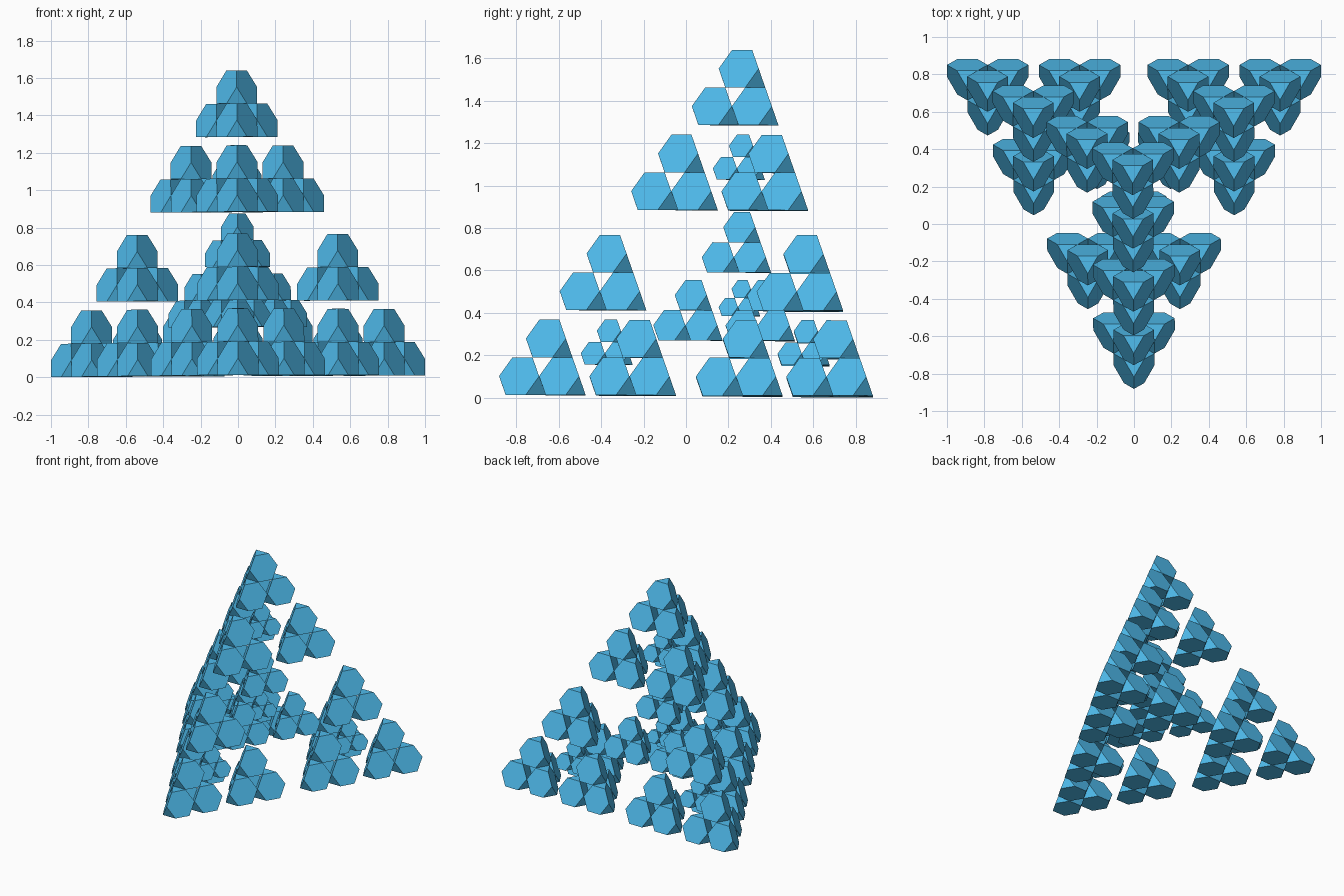
import bpy, bmesh, math
from mathutils import Vector, Matrix

if "Cube" in bpy.data.objects:
    bpy.data.objects.remove(bpy.data.objects["Cube"])

# Unit-edge regular tetrahedron corners about the centroid: apex, back left, back right, front
R = 1 / math.sqrt(3)
H = math.sqrt(2 / 3)
CORNERS = {"top": Vector((0, 0, 0.75 * H))}
for label, deg in (("back_left", 150), ("back_right", 30), ("front", 270)):
    t = math.radians(deg)
    CORNERS[label] = Vector((R * math.cos(t), R * math.sin(t), -0.25 * H))
PTS = list(CORNERS.values())

EDGE = 0.109                                 # edge of one truncated tetrahedron
SPACING = {1: 2 * EDGE, 2: 0.492, 3: 1.072}  # corner-to-corner spacing per level
CORE_SCALE = {2: 0.6, 3: 0.8}                # shrunken copy at the middle of a level
TILT = Matrix.Rotation(math.radians(-0.27), 3, 'X') @ Matrix.Rotation(math.radians(-0.27), 3, 'Y')


def place(level, centre, scale):
    """Centres and scales of all solids in a cluster of the given level."""
    if level == 0:
        return [(centre, scale)]
    out = []
    for p in PTS:
        out += place(level - 1, centre + p * SPACING[level] * scale, scale)
    if level in CORE_SCALE:
        out += place(level - 1, centre, scale * CORE_SCALE[level])
    return out


# Truncated tetrahedron: cut every corner at a third of its edges
solid = bmesh.new()
for i, p in enumerate(PTS):
    for j, q in enumerate(PTS):
        if i != j:
            solid.verts.new((p + (q - p) / 3) * 3 * EDGE)
bmesh.ops.convex_hull(solid, input=solid.verts)
bmesh.ops.dissolve_limit(solid, angle_limit=0.02, verts=solid.verts, edges=solid.edges)
bmesh.ops.recalc_face_normals(solid, faces=solid.faces)
solid.verts.index_update()
coords = [v.co.copy() for v in solid.verts]
faces = [[v.index for v in f.verts] for f in solid.faces]
solid.free()

mat = bpy.data.materials.new("sky_blue")
mat.diffuse_color = (0.08, 0.51, 0.86, 1)
mat.use_nodes = True
mat.node_tree.nodes["Principled BSDF"].inputs["Base Color"].default_value = mat.diffuse_color


def build(name, centre, scale):
    verts, polys = [], []
    for c, s in place(2, centre, scale):
        n = len(verts)
        verts += [TILT @ (c + v * s) for v in coords]
        polys += [[n + k for k in f] for f in faces]
    mesh = bpy.data.meshes.new(name)
    mesh.from_pydata(verts, [], polys)
    mesh.materials.append(mat)
    obj = bpy.data.objects.new(name, mesh)
    bpy.context.collection.objects.link(obj)
    return obj


# Four corner clusters and the middle one
parts = [build(label + "_cluster", p * SPACING[3], 1) for label, p in CORNERS.items()]
parts.append(build("core_cluster", Vector(), CORE_SCALE[3]))

# Centre on x and y, stand on z = 0
every = [v.co for o in parts for v in o.data.vertices]
lo = [min(v[k] for v in every) for k in range(3)]
hi = [max(v[k] for v in every) for k in range(3)]
shift = Vector((-(lo[0] + hi[0]) / 2, -(lo[1] + hi[1]) / 2, -lo[2]))
for o in parts:
    o.data.transform(Matrix.Translation(shift))
